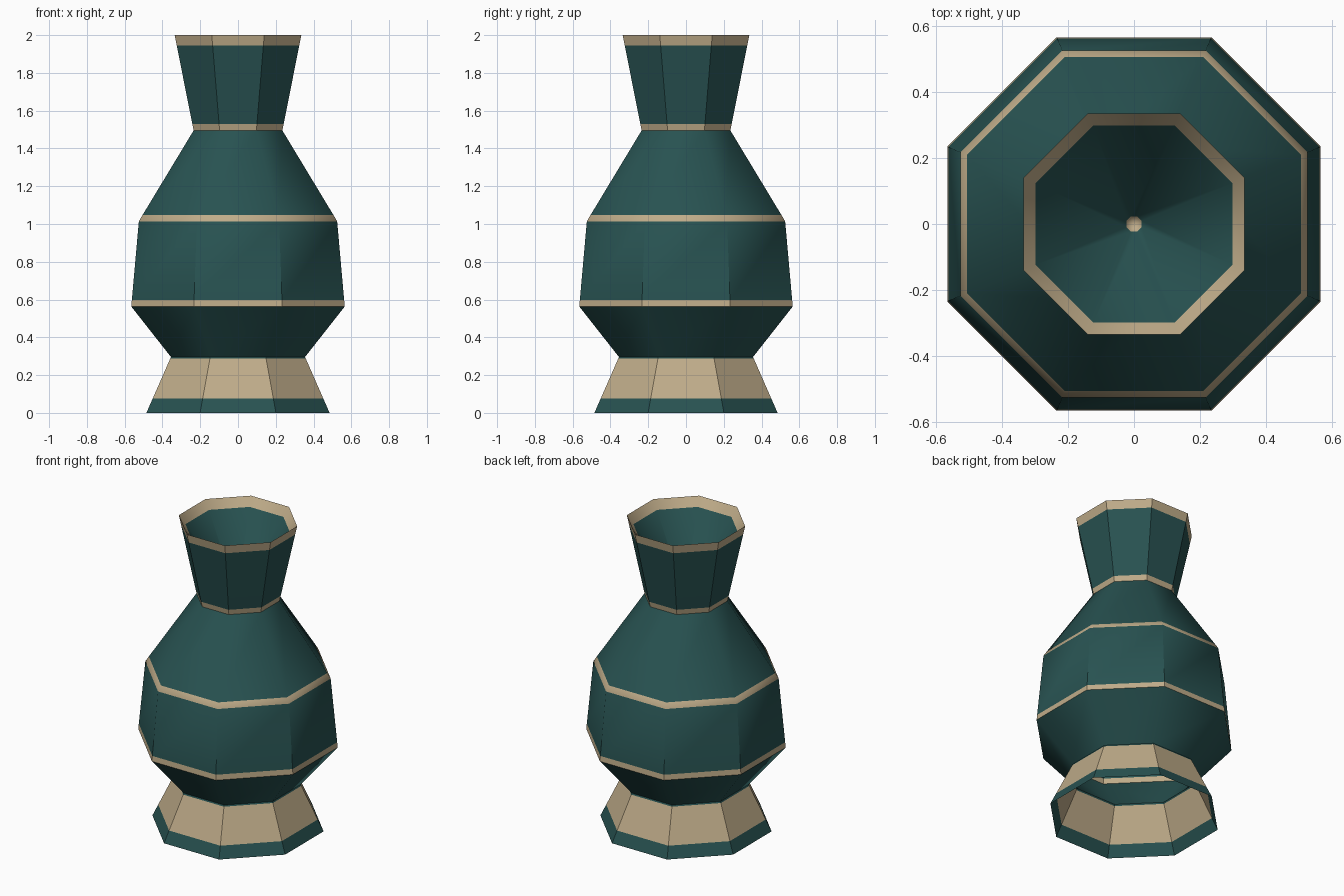
import bpy, bmesh, math

if "Cube" in bpy.data.objects:
    bpy.data.objects.remove(bpy.data.objects["Cube"])

SIDES = 8
TEAL, GOLD = 0, 1


def flat_colour(name, rgb):
    m = bpy.data.materials.new(name)
    m.diffuse_color = (*rgb, 1.0)
    m.use_nodes = True
    m.node_tree.nodes["Principled BSDF"].inputs["Base Color"].default_value = m.diffuse_color
    return m


MATERIALS = [flat_colour("dark_teal", (0.021, 0.085, 0.083)),
             flat_colour("pale_gold", (0.52, 0.41, 0.25))]


def octagon_part(name, profile, colours):
    """Skin octagonal rings given as (apothem, z); one colour per band between rings."""
    bm = bmesh.new()
    rings = []
    for apothem, z in profile:
        if apothem == 0:
            rings.append([bm.verts.new((0, 0, z))] * SIDES)
            continue
        r = apothem / math.cos(math.pi / SIDES)
        angles = [(k + 0.5) * math.tau / SIDES for k in range(SIDES)]
        rings.append([bm.verts.new((r * math.cos(a), r * math.sin(a), z)) for a in angles])
    for a, b, colour in zip(rings, rings[1:], colours):
        for i in range(SIDES):
            j = (i + 1) % SIDES
            corners = [a[i], a[j], b[j], b[i]]
            face = bm.faces.new(list(dict.fromkeys(corners)))
            face.material_index = colour
    mesh = bpy.data.meshes.new(name)
    bm.to_mesh(mesh)
    bm.free()
    for m in MATERIALS:
        mesh.materials.append(m)
    ob = bpy.data.objects.new(name, mesh)
    bpy.context.collection.objects.link(ob)
    bpy.ops.object.select_all(action='DESELECT')
    ob.select_set(True)
    bpy.context.view_layer.objects.active = ob
    bpy.ops.object.shade_smooth_by_angle(angle=math.radians(40))
    return ob


# Flared foot, open underneath
octagon_part("foot",
             [(0.485, 0), (0.452, 0.075), (0.359, 0.287), (0.355, 0.296)],
             [TEAL, GOLD, TEAL])

# Hollow body: underside, belly with lower band, shoulder with upper band
octagon_part("body",
             [(0.355, 0.296), (0.565, 0.563), (0.562, 0.598), (0.525, 1.014),
              (0.505, 1.048), (0.235, 1.495)],
             [TEAL, GOLD, TEAL, GOLD, TEAL])

# Neck with collar band and rim band
octagon_part("neck",
             [(0.235, 1.495), (0.242, 1.53), (0.324, 1.944), (0.335, 2.0)],
             [GOLD, TEAL, GOLD])

# Funnel-shaped lining inside the mouth
octagon_part("mouth_lining",
             [(0.335, 2.0), (0.298, 1.944), (0.023, 1.53), (0, 1.495)],
             [GOLD, TEAL, GOLD])
